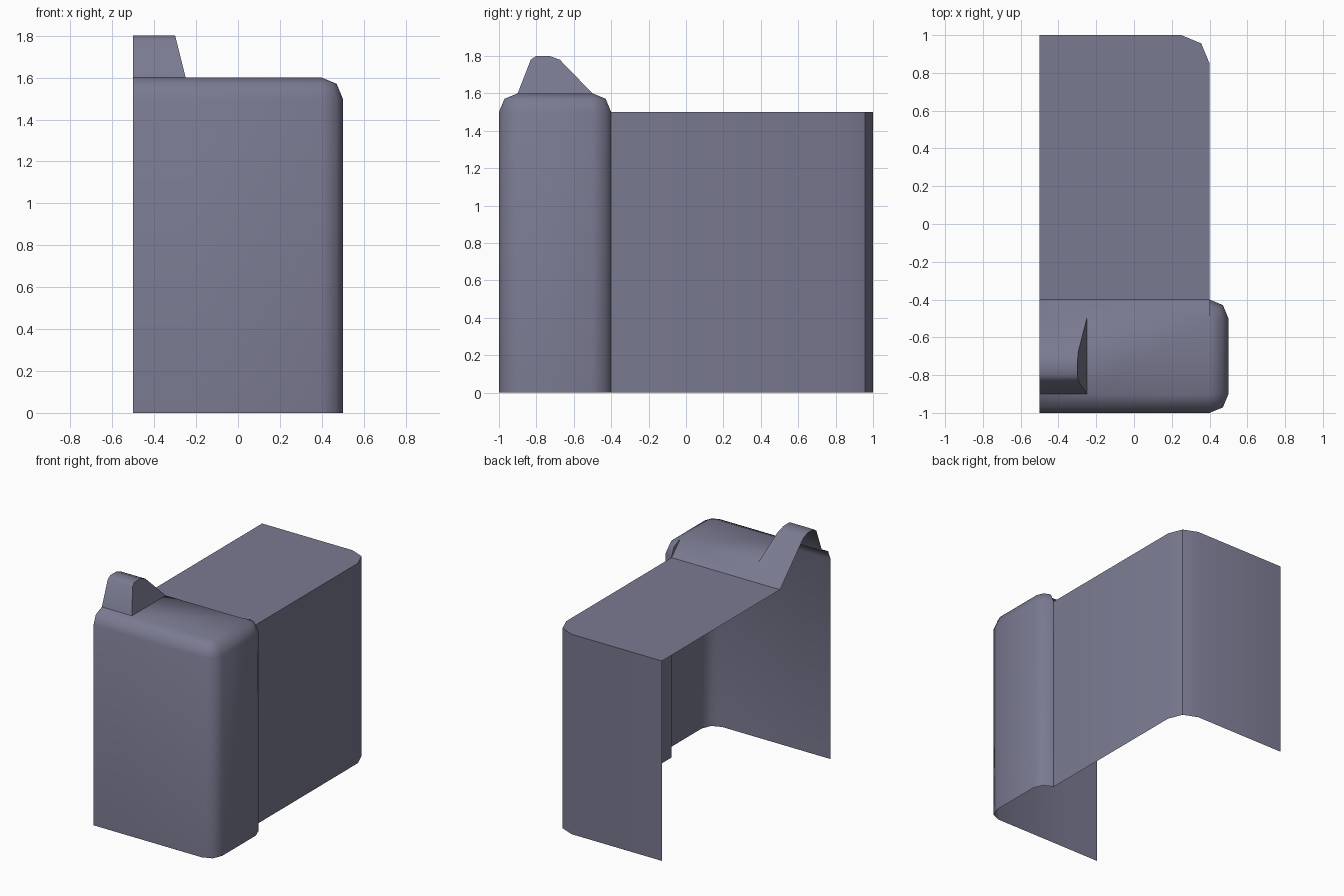
import bpy, bmesh, math
from mathutils import Vector

if "Cube" in bpy.data.objects:
    bpy.data.objects.remove(bpy.data.objects["Cube"])

mat = bpy.data.materials.new("slate_grey")
mat.diffuse_color = (0.195, 0.195, 0.285, 1)
mat.use_nodes = True
mat.node_tree.nodes["Principled BSDF"].inputs["Base Color"].default_value = mat.diffuse_color


def grid(bm, rows):
    """Skin a list of equally long point rows with quads."""
    vs = [[bm.verts.new(p) for p in r] for r in rows]
    for a, b in zip(vs, vs[1:]):
        for i in range(len(a) - 1):
            bm.faces.new((a[i], a[i + 1], b[i + 1], b[i]))


def poly(bm, pts):
    bm.faces.new([bm.verts.new(p) for p in pts])


def finish(bm, name, inside, angle):
    """Weld, turn faces outward from an inner point, shade smooth by angle."""
    bmesh.ops.remove_doubles(bm, verts=bm.verts, dist=0.0005)
    bm.normal_update()
    for f in bm.faces:
        if f.normal.dot(f.calc_center_median() - Vector(inside)) < 0:
            f.normal_flip()
    me = bpy.data.meshes.new(name)
    bm.to_mesh(me)
    bm.free()
    me.materials.append(mat)
    me.shade_smooth()
    me.set_sharp_from_angle(angle=math.radians(angle))
    bpy.context.collection.objects.link(bpy.data.objects.new(name, me))


# Front block: rounded shell, open at the left, the bottom and the rear
bm = bmesh.new()
R = 0.1
columns = [(-0.5, -0.9, -90), (-0.25, -0.9, -90)]
columns += [(0.4, -0.9, a) for a in (-90, -45, 0)]
columns += [(0.4, -0.5, a) for a in (0, 45, 90)]
rows = []
for z, phi in ((0, 0), (1.5, 0), (1.5 + R * math.sin(math.pi / 4), 45), (1.6, 90)):
    r = R * math.cos(math.radians(phi))
    rows.append([(x + r * math.cos(math.radians(a)), y + r * math.sin(math.radians(a)), z)
                 for x, y, a in columns])
grid(bm, rows)
# Top face and the straight chamfer down to the rear body
poly(bm, [(-0.25, -0.9, 1.6), (0.4, -0.9, 1.6), (0.4, -0.5, 1.6), (-0.25, -0.5, 1.6)])
grid(bm, [[(x, -0.4, 1.5) for x in (-0.5, -0.25, 0.4)],
          [(x, -0.5, 1.6) for x in (-0.5, -0.25, 0.4)]])
# Raised hump on top, hollow underneath
hump = [(-0.9, 1.6), (-0.83, 1.78), (-0.8, 1.8), (-0.73, 1.8), (-0.675, 1.78), (-0.5, 1.6)]
side = [(-0.25 - 0.25 * (z - 1.6), y, z) for y, z in hump]
grid(bm, [[(-0.5, y, z) for y, z in hump], side])
poly(bm, side)
finish(bm, "front_block", (-0.5, -0.7, 0.8), 46)

# Rear body: right wall, rounded rear corner, back wall and flat top
bm = bmesh.new()
path = [(0.4, -0.4), (0.4, 0.85), (0.356, 0.956), (0.25, 1), (-0.5, 1)]
grid(bm, [[(x, y, z) for x, y in path] for z in (0, 1.35, 1.5)])
poly(bm, [(x, y, 1.5) for x, y in path + [(-0.5, -0.4)]])
finish(bm, "rear_body", (-0.5, 0.3, 0.7), 40)
